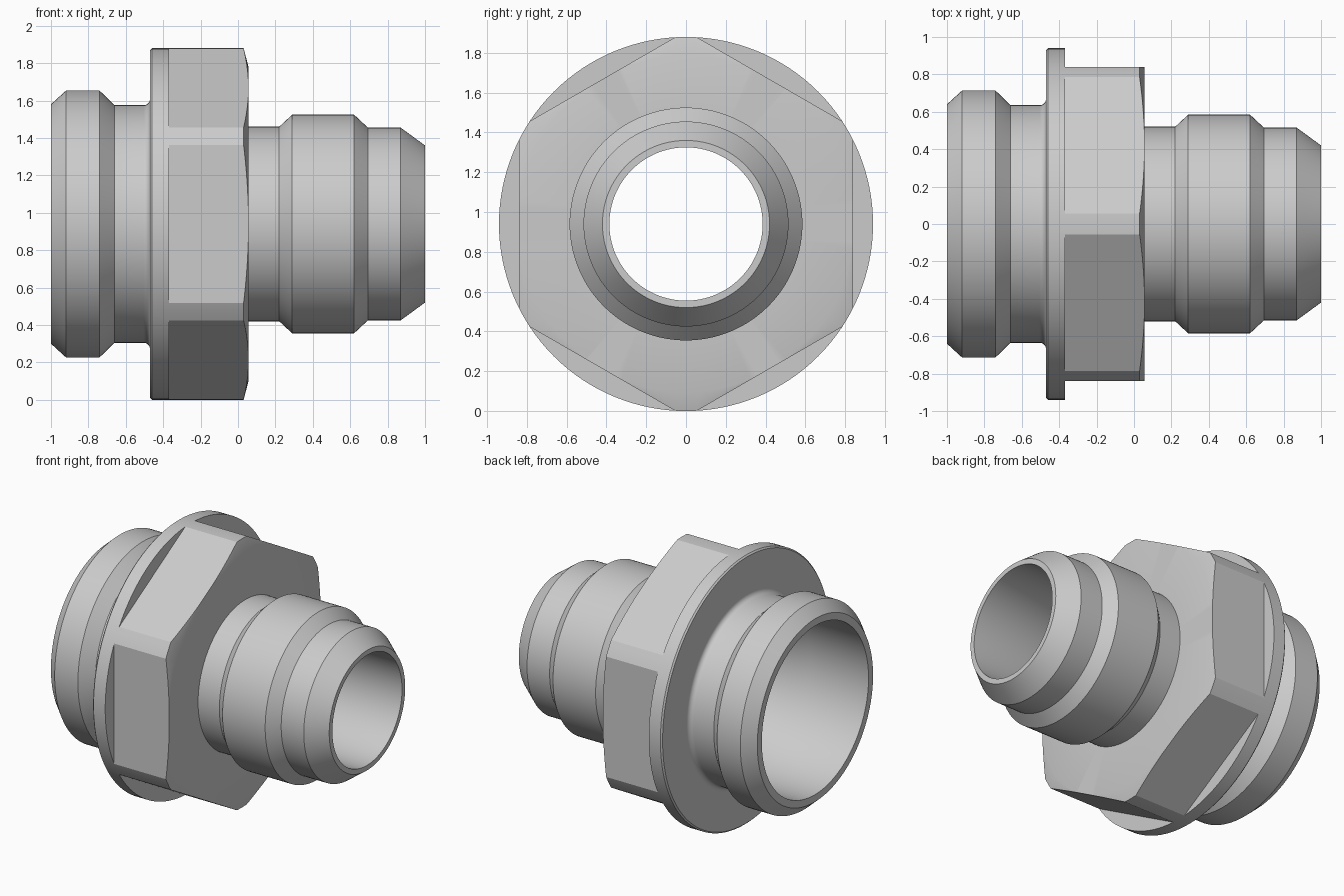
import bpy, bmesh
from math import sin, cos, pi, radians
from mathutils import Matrix

if "Cube" in bpy.data.objects:
    bpy.data.objects.remove(bpy.data.objects["Cube"])

AXIS_Z = 0.94
SEGMENTS = 128


def make_object(name, bm):
    bmesh.ops.recalc_face_normals(bm, faces=bm.faces)
    mesh = bpy.data.meshes.new(name)
    bm.to_mesh(mesh)
    bm.free()
    obj = bpy.data.objects.new(name, mesh)
    bpy.context.collection.objects.link(obj)
    obj.location.z = AXIS_Z
    return obj


def lathe_x(name, profile):
    """Revolve a closed (x, radius) profile around the x axis."""
    bm = bmesh.new()
    rings = []
    for i in range(SEGMENTS):
        a = 2 * pi * i / SEGMENTS
        rings.append([bm.verts.new((x, r * cos(a), r * sin(a))) for x, r in profile])
    n = len(profile)
    for i in range(SEGMENTS):
        p, q = rings[i], rings[(i + 1) % SEGMENTS]
        for j in range(n):
            k = (j + 1) % n
            bm.faces.new((p[j], p[k], q[k], q[j]))
    return make_object(name, bm)


# Wide end, with a groove and a rounded root at the flange
wide_end = [(-1, 0.64), (-0.92, 0.713), (-0.74, 0.713), (-0.66, 0.635)]
root = [(-0.505 + 0.035 * sin(t), 0.67 - 0.035 * cos(t))
        for t in (pi / 2 * i / 6 for i in range(7))]
# Flange and the chamfered blank for the hexagon
collar = [(-0.47, 0.93), (-0.46, 0.94), (-0.37, 0.94), (0.03, 0.94), (0.055, 0.845)]
# Narrow end
narrow_end = [(0.055, 0.52), (0.22, 0.52), (0.29, 0.585), (0.62, 0.585),
              (0.695, 0.515), (0.87, 0.515), (1, 0.42)]
# Through bore, from the narrow end back to the wide end
bore = [(1, 0.385), (0.1, 0.385), (-0.55, 0.59), (-1, 0.59)]

fitting = lathe_x("pipe_fitting", wide_end + root + collar + narrow_end + bore)

# Six blocks that mill the hexagon flats
bm = bmesh.new()
for i in range(6):
    place = (Matrix.Rotation(i * pi / 3, 4, 'X')
             @ Matrix.Translation((-0.085, 1.04, 0))
             @ Matrix.Diagonal((0.57, 0.4, 0.92, 1)))
    bmesh.ops.create_cube(bm, size=1, matrix=place)
cutter = make_object("hex_flat_cutter", bm)
cutter.hide_render = True

cut = fitting.modifiers.new("hex_flats", 'BOOLEAN')
cut.operation = 'DIFFERENCE'
cut.solver = 'EXACT'
cut.object = cutter

bpy.context.view_layer.objects.active = fitting
fitting.select_set(True)
bpy.ops.object.modifier_apply(modifier=cut.name)
bpy.data.objects.remove(cutter)
bpy.ops.object.shade_smooth_by_angle(angle=radians(20))
